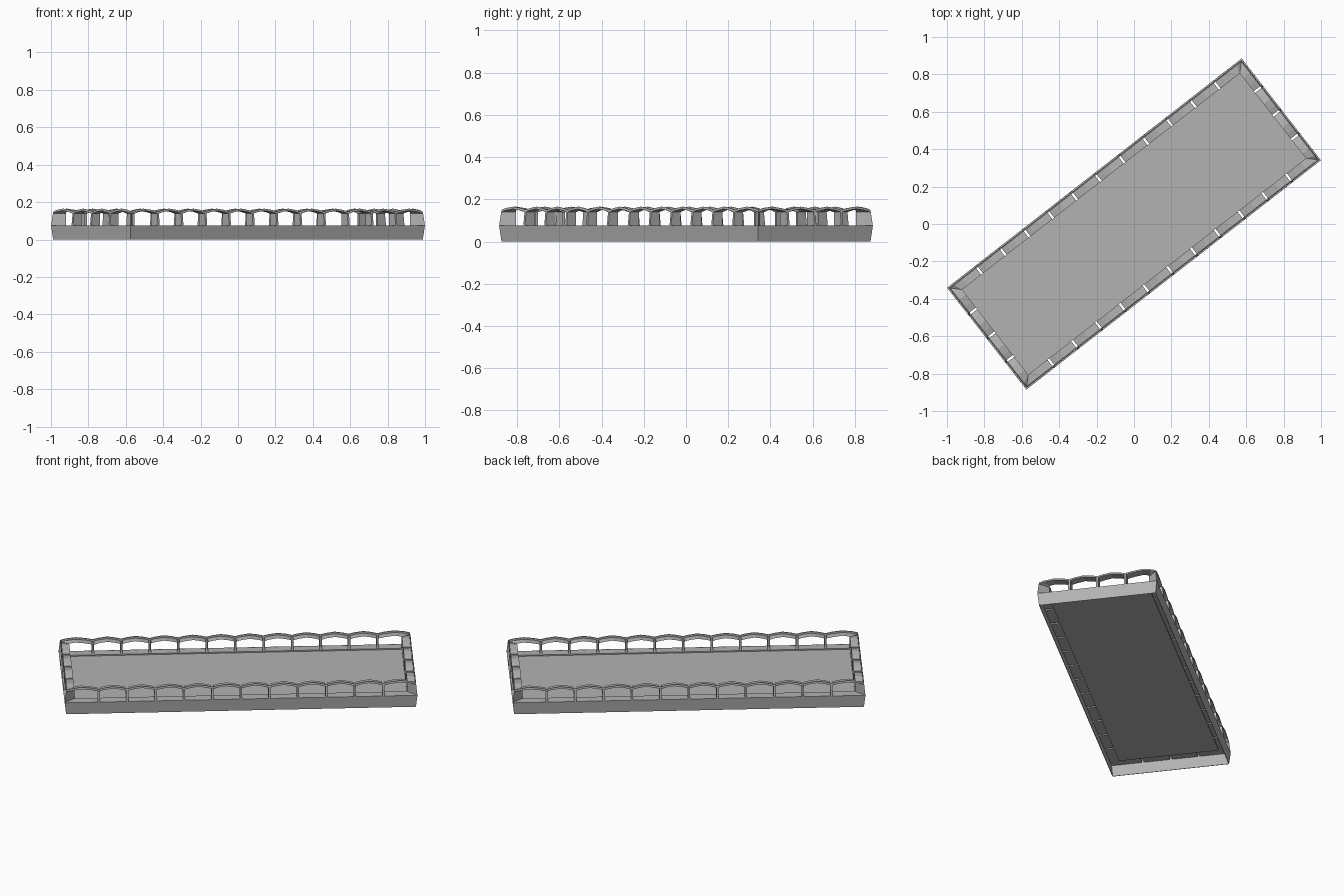
import bpy, bmesh
from math import radians
from mathutils import Matrix, Vector

if "Cube" in bpy.data.objects:
    bpy.data.objects.remove(bpy.data.objects["Cube"])

TURN = Matrix.Rotation(radians(37.9), 4, 'Z')
L, W = 0.998, 0.345          # half length / half width at the widest level
DEPTH = 0.057                # depth of the window cells
LEDGE, VALLEY, PEAK = 0.075, 0.150, 0.165
FLOOR = 0.068
LEAN, PITCH, GAP = 0.008, 0.161, 0.006
RIM = 0.011                  # height of the scalloped rim above the openings

grey = bpy.data.materials.new("dark_grey")
grey.diffuse_color = (0.45, 0.45, 0.45, 1)
grey.use_nodes = True
grey.node_tree.nodes["Principled BSDF"].inputs["Base Color"].default_value = grey.diffuse_color


def make(name, verts, faces, thick=0.0):
    me = bpy.data.meshes.new(name)
    me.from_pydata(verts, [], faces)
    me.materials.append(grey)
    bm = bmesh.new()
    bm.from_mesh(me)
    bm.transform(TURN)
    bm.to_mesh(me)
    bm.free()
    ob = bpy.data.objects.new(name, me)
    bpy.context.collection.objects.link(ob)
    if thick:
        m = ob.modifiers.new("thickness", 'SOLIDIFY')
        m.thickness = thick
        m.offset = -1
    return ob


def rect(inset, z):
    a, b = L - inset, W - inset
    return [(-a, -b, z), (a, -b, z), (a, b, z), (-a, b, z)]


def loft(rings, n, start=0, flip=False):
    faces = []
    for r in range(rings - 1):
        for i in range(n):
            j = (i + 1) % n
            f = (r*n + i, r*n + j, (r+1)*n + j, (r+1)*n + i)
            f = tuple(start + k for k in f)
            faces.append(f[::-1] if flip else f)
    return faces


# outer skirt wall
make("skirt", rect(LEAN, 0) + rect(0, LEDGE), loft(2, 4), 0.003)
# sunken floor panel with its low edge
make("floor", rect(DEPTH, LEDGE) + rect(DEPTH, FLOOR),
     loft(2, 4) + [(4, 5, 6, 7)])


def side(name, half, dist, count, quarter):
    """One side: a row of open window cells with a scalloped outer rim."""
    rot = Matrix.Rotation(radians(90 * quarter), 3, 'Z')

    def place(s, t, z):      # s along the side, t inset from the widest line
        m = half - t
        return tuple(rot @ Vector((max(-m, min(m, s)), t - dist, z)))

    def lean(z):
        return LEAN * max(0, z - LEDGE) / (VALLEY - LEDGE)

    k = (count - 1) // 2
    stops = [-half] + [PITCH * (i - k) for i in range(count)] + [half]
    verts, faces = [], []
    rim_v, rim_pts = [], []
    for i, (a, c) in enumerate(zip(stops, stops[1:])):
        a2 = a + (GAP if i else 0)
        c2 = c - (GAP if i < count else 0)
        arch = [(f, VALLEY + (PEAK - VALLEY) * h)
                for f, h in ((0, 0), (0.2, 0.55), (0.5, 1), (0.8, 0.55), (1, 0))]
        # window cell: open tube through the wall
        prof = [(a2, LEDGE), (c2, LEDGE)]
        prof += [(a2 + (c2 - a2) * f, z - RIM) for f, z in reversed(arch)]
        b, n = len(verts), len(prof)
        verts += [place(s, lean(z), z) for s, z in prof]
        verts += [place(s, DEPTH, z) for s, z in prof]
        faces += loft(2, n, b, True)
        # post face between neighbouring cells
        if i:
            b = len(verts)
            verts += [place(a - GAP, 0, LEDGE), place(a + GAP, 0, LEDGE),
                      place(a + GAP, lean(VALLEY - RIM), VALLEY - RIM),
                      place(a - GAP, lean(VALLEY - RIM), VALLEY - RIM)]
            faces.append((b, b + 1, b + 2, b + 3))
        rim_pts += [(a + (c - a) * f, z) for f, z in arch[:-1]]
    make(name + "_cells", verts, faces)
    # scalloped rim
    rim_pts.append((half, VALLEY))
    for s, z in rim_pts:
        rim_v += [place(s, 0.007, z - RIM), place(s, 0.009, z),
                  place(s, 0.014, z), place(s, 0.014, z - RIM)]
    make(name + "_rim", rim_v, [f[::-1] for f in loft(len(rim_pts), 4)])


side("front_gallery", L, W, 11, 0)
side("right_gallery", W, L, 3, 1)
side("back_gallery", L, W, 11, 2)
side("left_gallery", W, L, 3, 3)
